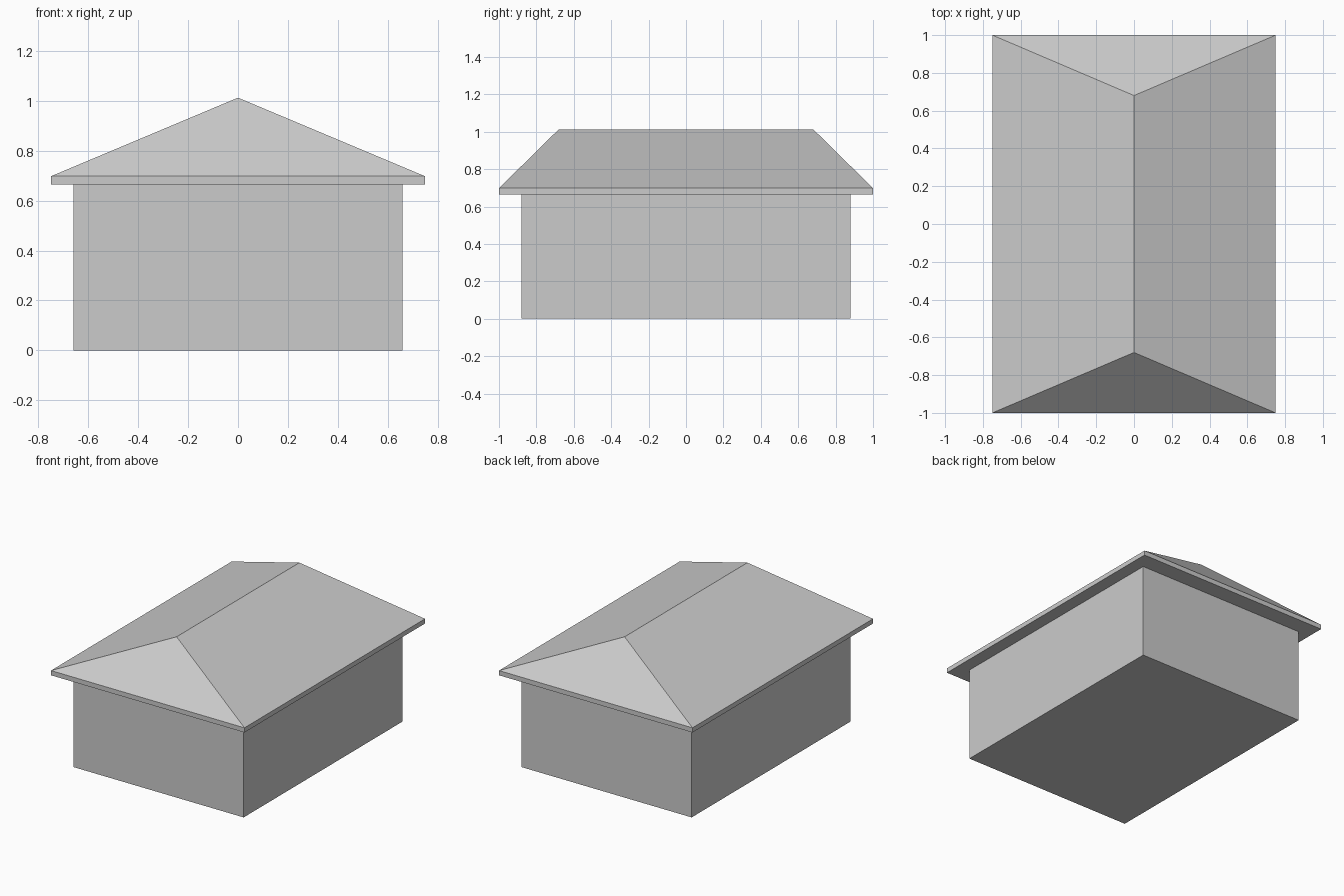
import bpy
import bmesh

if "Cube" in bpy.data.objects:
    bpy.data.objects.remove(bpy.data.objects["Cube"])

EAVE_LOW, EAVE_TOP, RIDGE = 0.665, 0.698, 1.013


def box(name, hx, hy, z0, z1):
    """Create a box from half sizes and bottom/top heights."""
    bm = bmesh.new()
    bmesh.ops.create_cube(bm, size=2)
    for v in bm.verts:
        v.co = (v.co.x * hx, v.co.y * hy, z1 if v.co.z > 0 else z0)
    return finish(name, bm)


def finish(name, bm):
    bmesh.ops.recalc_face_normals(bm, faces=bm.faces)
    mesh = bpy.data.meshes.new(name)
    bm.to_mesh(mesh)
    bm.free()
    obj = bpy.data.objects.new(name, mesh)
    bpy.context.collection.objects.link(obj)
    return obj


# Walls
box("walls", 0.66, 0.88, 0, EAVE_LOW)

# Hipped roof: fascia slab whose top is capped by four slopes meeting at a ridge
bm = bmesh.new()
low, top = [[bm.verts.new((x * 0.75, y, z)) for x, y in ((-1, -1), (1, -1), (1, 1), (-1, 1))]
            for z in (EAVE_LOW, EAVE_TOP)]
front, back = [bm.verts.new((0, y, RIDGE)) for y in (-0.68, 0.68)]
bm.faces.new(low)
for i in range(4):
    j = (i + 1) % 4
    bm.faces.new((low[i], low[j], top[j], top[i]))
bm.faces.new((top[0], top[1], front))
bm.faces.new((top[1], top[2], back, front))
bm.faces.new((top[2], top[3], back))
bm.faces.new((top[3], top[0], front, back))
finish("roof", bm)
